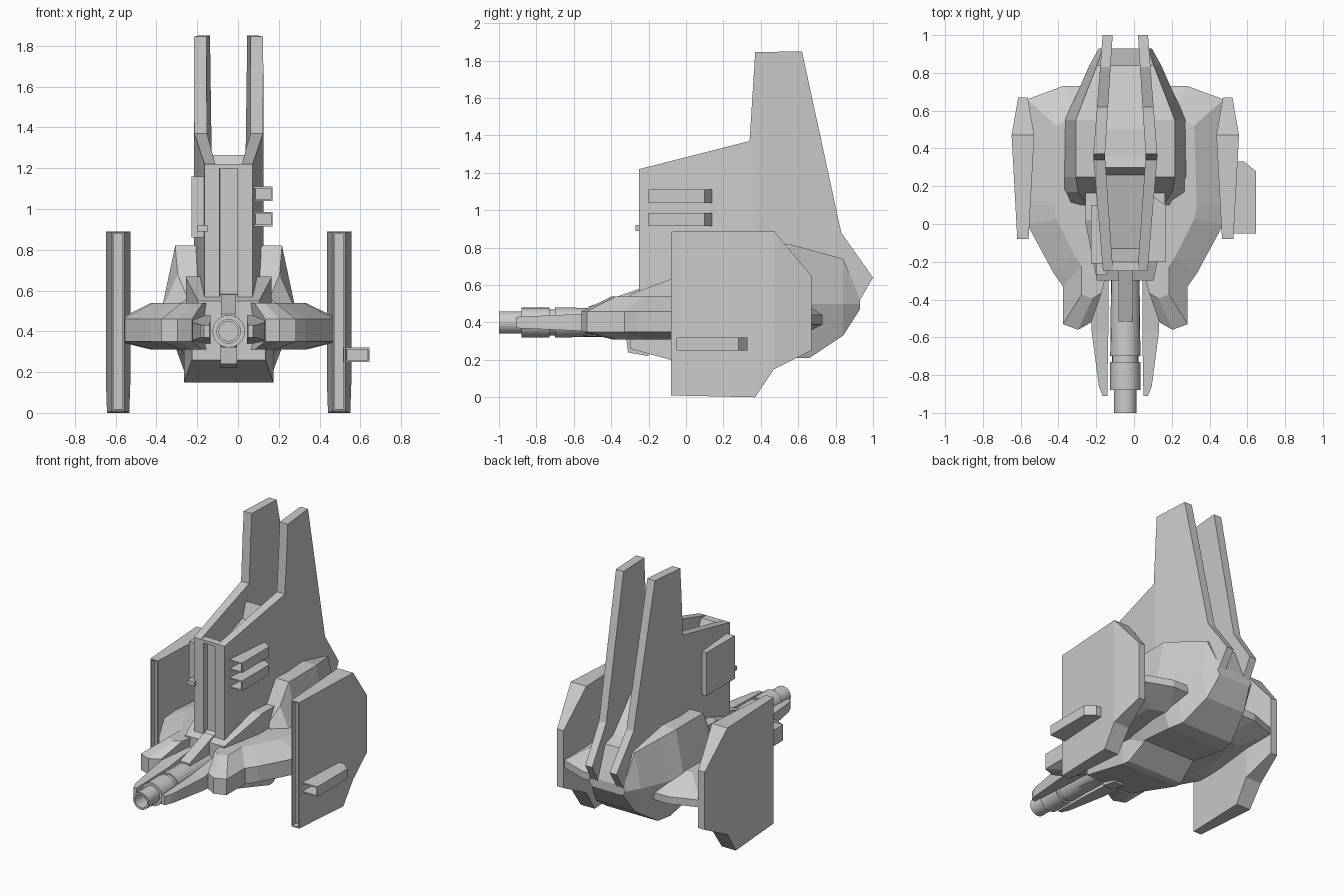
import bpy, bmesh
from math import sin, cos, pi

if "Cube" in bpy.data.objects:
    bpy.data.objects.remove(bpy.data.objects["Cube"])

CX = -0.046  # symmetry plane of the craft


def finish(name, bm, mirror=False):
    bmesh.ops.recalc_face_normals(bm, faces=bm.faces)
    me = bpy.data.meshes.new(name)
    bm.to_mesh(me)
    bm.free()
    ob = bpy.data.objects.new(name, me)
    bpy.context.collection.objects.link(ob)
    ob.location.x = CX
    if mirror:
        ob.modifiers.new("mirror", "MIRROR")
    return ob


def lerp(st, y, k):
    for a, b in zip(st, st[1:]):
        if y <= b[0] + 1e-6:
            t = max(0, (y - a[0]) / (b[0] - a[0]))
            return a[k] + (b[k] - a[k]) * t
    return st[-1][k]


def slab(name, profile, st, mirror=False, slot=None):
    """Side profile (y, z) given thickness; st = (y, x_inner, x_outer) stations."""
    bm = bmesh.new()
    a = [bm.verts.new((0, y, z)) for y, z in profile]
    b = [bm.verts.new((1, y, z)) for y, z in profile]
    bm.faces.new(a)
    bm.faces.new(b[::-1])
    n = len(a)
    for i in range(n):
        j = (i + 1) % n
        bm.faces.new((a[i], a[j], b[j], b[i]))
    for s in st[1:-1]:
        bmesh.ops.bisect_plane(bm, geom=bm.verts[:] + bm.edges[:] + bm.faces[:],
                               plane_co=(0, s[0], 0), plane_no=(0, 1, 0), dist=1e-4)
    for v in bm.verts:
        v.co.x = lerp(st, v.co.y, 2 if v.co.x > 0.5 else 1)
    if slot:  # recess in the front edge: (border, depth)
        bmesh.ops.recalc_face_normals(bm, faces=bm.faces)
        y0 = min(v.co.y for v in bm.verts)
        f = [f for f in bm.faces if all(abs(v.co.y - y0) < 1e-4 for v in f.verts)]
        bmesh.ops.inset_region(bm, faces=f, thickness=slot[0])
        inner = bmesh.ops.inset_region(bm, faces=f, thickness=0.001)
        for v in f[0].verts:
            v.co.y += slot[1]
    return finish(name, bm, mirror)


def loft(name, rings):
    bm = bmesh.new()
    vs = [[bm.verts.new(p) for p in r] for r in rings]
    n = len(vs[0])
    for r, s in zip(vs, vs[1:]):
        for i in range(n):
            j = (i + 1) % n
            bm.faces.new((r[i], r[j], s[j], s[i]))
    bm.faces.new(vs[0])
    bm.faces.new(vs[-1][::-1])
    return finish(name, bm)


def rect(y0, y1, z0, z1):
    return [(y0, z0), (y1, z0), (y1, z1), (y0, z1)]


# Outer side panels with slotted leading edge
slab("side_panel",
     [(-.08, .01), (-.08, .885), (.47, .89), (.67, .65), (.67, .25), (.47, .15), (.37, 0)],
     [(-.08, .512, .572), (.47, .482, .602), (.67, .517, .567)], True, (.011, .04))

# Twin tower fins
slab("tower_fin",
     [(-.25, .5), (-.25, 1.22), (.34, 1.37), (.37, 1.845), (.62, 1.85), (.83, .88),
      (1, .64), (.93, .52), (.5, .48)],
     [(-.25, .065, .118), (.36, .108, .17), (1, .067, .12)], True)

# Core between the fins, hollow at the top, slotted at the front
slab("tower_core",
     [(-.25, .5), (-.25, 1.22), (-.2, 1.22), (-.13, 1.06), (.26, 1.16), (.3, 1.265),
      (.36, 1.2), (.5, 1.0), (.75, .76), (.85, .7), (.9, .5)],
     [(-.25, -.065, .065), (.36, -.108, .108), (.9, -.076, .076)], slot=(.03, .04))

# Vents on the right of the tower and on the right panel
for i, z in enumerate((.915, 1.04)):
    slab(f"tower_vent_{i + 1}", rect(-.2, .14, z, z + .07),
         [(-.2, .1, .216), (.1, .1, .216), (.14, .1, .155)], slot=(.012, .12))
slab("panel_vent", rect(-.05, .33, .25, .32),
     [(-.05, .56, .691), (.28, .56, .691), (.33, .56, .63)], slot=(.012, .12))

# Armour plate and knob on the left of the tower
slab("tower_plate", rect(-.21, .1, .86, 1.16), [(-.21, -.182, -.1), (.1, -.182, -.1)])
slab("plate_knob", rect(-.27, -.19, .89, .92), [(-.27, -.155, -.1), (-.19, -.155, -.1)])

# Wing hull: mirrored outline lofted through four levels
half = [(.12, -.3), (.18, -.52), (.25, -.56), (.33, -.53), (.33, -.33), (.38, -.26),
        (.52, 0), (.54, .1), (.52, .66), (.33, .73)]
outline = half + [(-x, y) for x, y in reversed(half)]
loft("wing_hull", [
    [(x * .7, .1 + (y - .1) * .75, .31) for x, y in outline],
    [(x, y, .35 if y < .3 else .39) for x, y in outline],
    [(x, y, .46 if y < .3 else .44) for x, y in outline],
    [(x * .7, .1 + (y - .1) * .75, .54) for x, y in outline]])

# Faceted rear body: y, top half width, top z, mid half width, bottom half width, bottom z
body = [(.1, .2, .56, .3, .2, .3), (.17, .25, .68, .33, .2, .28), (.25, .262, .82, .33, .2, .25),
        (.55, .262, .82, .325, .22, .21), (.66, .22, .79, .27, .2, .21),
        (.84, .15, .74, .19, .15, .33), (.93, .12, .53, .14, .12, .47)]
loft("rear_body", [[(-a, y, zt), (a, y, zt), (m, y, .5), (b, y, zb), (-b, y, zb), (-m, y, .5)]
                   for y, a, zt, m, b, zb in body])

# Collar at the tower foot and belly block
slab("tower_collar", [(-.3, .3), (-.3, .55), (.02, .67), (.3, .67), (.3, .3)],
     [(-.3, -.15, .15), (.0, -.21, .21), (.3, -.21, .21)])
slab("belly", [(-.3, .26), (-.3, .36), (.35, .36), (.3, .25), (.15, .15), (.1, .15)],
     [(-.3, -.18, .18), (.1, -.22, .22), (.35, -.19, .19)])

# Nose prongs beside the cannon
slab("nose_prong",
     [(-.91, .37), (-.91, .43), (-.57, .445), (-.28, .48), (-.28, .34), (-.57, .355)],
     [(-.91, .095, .12), (-.86, .095, .14), (-.57, .09, .178), (-.28, .09, .178)], True)

# Cannon barrel with open muzzle
prof = [(.075, -.25), (.08, -.7), (.07, -.7), (.07, -.73), (.08, -.73), (.08, -.88),
        (.06, -.88), (.06, -1), (.047, -1), (.047, -.9)]
N = 20
barrel = loft("cannon", [[(r * cos(2 * pi * i / N), y, .4 + r * sin(2 * pi * i / N))
                          for i in range(N)] for r, y in prof])
bpy.context.view_layer.objects.active = barrel
barrel.select_set(True)
bpy.ops.object.shade_smooth_by_angle(angle=0.6)

# Ribs above and below the cannon
slab("top_rib", [(-.52, .42), (-.52, .485), (-.25, .58), (-.25, .42)],
     [(-.52, -.037, .037), (-.25, -.037, .037)])
slab("bottom_rib", [(-.55, .38), (-.55, .33), (-.32, .32), (-.31, .24), (-.2, .22), (-.2, .38)],
     [(-.55, -.04, .04), (-.2, -.04, .04)])
